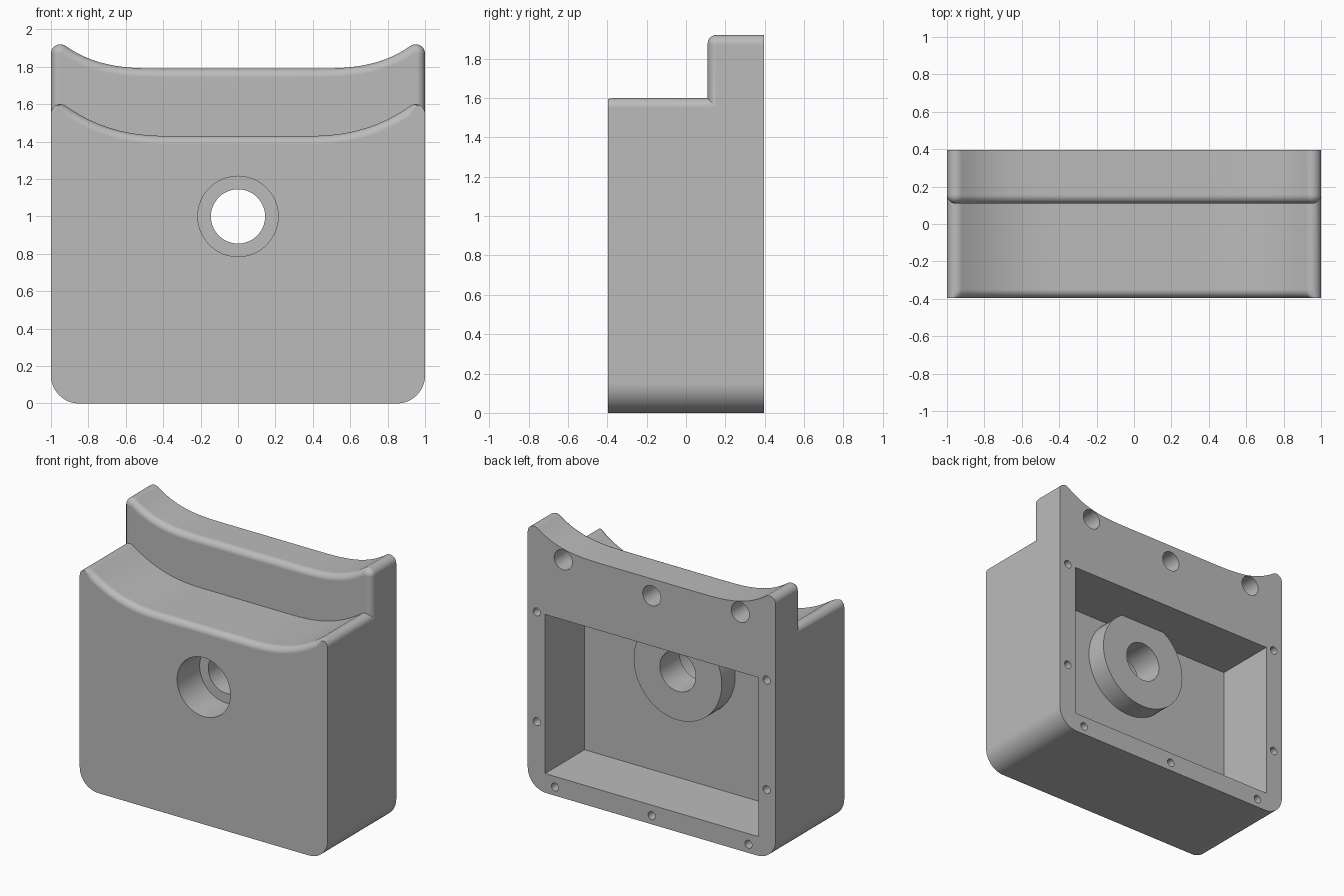
import bpy, bmesh, math
from mathutils import Vector, Matrix

cube = bpy.data.objects.get("Cube")
if cube:
    bpy.data.objects.remove(cube, do_unlink=True)

FRONT, STEP, BACK = -0.395, 0.11, 0.395
FILLET = 0.045
HOLE_Z = 1.0

grey = bpy.data.materials.new("plain grey")
grey.use_nodes = True
grey.diffuse_color = (0.5, 0.5, 0.5, 1)
grey.node_tree.nodes["Principled BSDF"].inputs["Base Color"].default_value = grey.diffuse_color


def to_object(name, bm):
    bmesh.ops.recalc_face_normals(bm, faces=bm.faces)
    mesh = bpy.data.meshes.new(name)
    bm.to_mesh(mesh)
    bm.free()
    mesh.materials.append(grey)
    obj = bpy.data.objects.new(name, mesh)
    bpy.context.collection.objects.link(obj)
    return obj


def arc(cx, cz, r, start, end, n):
    angles = [math.radians(start + (end - start) * i / n) for i in range(n + 1)]
    return [Vector((cx + r * math.cos(a), cz + r * math.sin(a))) for a in angles]


def outline(peak, mid):
    """Rounded bottom corners, straight sides, two horns and a dished top."""
    half = arc(0.85, 0.15, 0.15, -90, 0, 12) + arc(0.95, peak - 0.05, 0.05, 0, 125, 14)
    top, flat_x = half[-1].copy(), 0.35
    length, height = top.x - flat_x, top.y - mid
    power = 0.7 * length / height
    n = 18
    for i in range(1, n + 1):
        t = 1 - i / n
        half.append(Vector((flat_x + length * t, mid + height * t ** power)))
    return half + [Vector((-p.x, p.y)) for p in reversed(half)]


def inset(points, amount, weight):
    result = []
    for i, p in enumerate(points):
        along = (points[(i + 1) % len(points)] - points[i - 1]).normalized()
        result.append(p + Vector((-along.y, along.x)) * amount * weight(p))
    return result


def loft(name, points, y_front, y_back, weight):
    """Extrude an outline along y, with a rounded front edge."""
    bm = bmesh.new()
    steps = 8
    sections = []
    for i in range(steps + 1):
        a = math.pi / 2 * i / steps
        sections.append((y_front + FILLET * (1 - math.cos(a)), FILLET * (1 - math.sin(a))))
    sections.append((y_back, 0))
    rings = [[bm.verts.new((p.x, y, p.y)) for p in inset(points, d, weight)]
             for y, d in sections]
    for a, b in zip(rings, rings[1:]):
        for i in range(len(a)):
            j = (i + 1) % len(a)
            bm.faces.new((a[i], a[j], b[j], b[i]))
    bm.faces.new(rings[0])
    bm.faces.new(rings[-1])
    return to_object(name, bm)


def cylinder(name, x, z, r, y0, y1, sides=48):
    bm = bmesh.new()
    place = Matrix.Translation((x, (y0 + y1) / 2, z)) @ Matrix.Rotation(math.pi / 2, 4, 'X')
    bmesh.ops.create_cone(bm, cap_ends=True, segments=sides, radius1=r, radius2=r,
                          depth=y1 - y0, matrix=place)
    return to_object(name, bm)


def box(name, x0, x1, y0, y1, z0, z1):
    bm = bmesh.new()
    place = Matrix.Translation(((x0 + x1) / 2, (y0 + y1) / 2, (z0 + z1) / 2))
    bmesh.ops.create_cube(bm, size=1, matrix=place @ Matrix.Diagonal((x1 - x0, y1 - y0, z1 - z0, 1)))
    return to_object(name, bm)


def combine(target, tool, operation):
    tool.hide_render = True
    mod = target.modifiers.new("combine", 'BOOLEAN')
    mod.operation, mod.solver, mod.object = operation, 'EXACT', tool
    bpy.context.view_layer.objects.active = target
    bpy.ops.object.modifier_apply(modifier=mod.name)
    bpy.data.objects.remove(tool, do_unlink=True)


def ledge_weight(p):
    # The ledge fillet fades out at the horns
    return min(1, max(0, (0.97 - abs(p.x)) / 0.07)) if p.y > 1 else 0


# Front block with its ledge, and the taller back slab
body = loft("housing", outline(1.60, 1.43), FRONT, STEP + 0.09, ledge_weight)
slab = loft("back_slab", outline(1.92, 1.79), STEP, BACK, lambda p: 1)
combine(body, slab, 'UNION')

# Rear cavity with a round boss on its floor
FLOOR, BOSS_TOP = -0.06, 0.095
combine(body, box("cavity", -0.86, 0.86, FLOOR, BACK + 0.1, 0.14, 1.30), 'DIFFERENCE')
combine(body, cylinder("boss", 0, HOLE_Z, 0.355, FLOOR - 0.04, BOSS_TOP, 64), 'UNION')

# Stepped hole through the front wall and boss
combine(body, cylinder("bore", 0, HOLE_Z, 0.145, FRONT - 0.1, BOSS_TOP + 0.1), 'DIFFERENCE')
combine(body, cylinder("counterbore", 0, HOLE_Z, 0.215, FRONT - 0.1, -0.135), 'DIFFERENCE')

# Three mounting holes along the top of the back
for x, z in ((-0.714, 1.737), (0, 1.667), (0.714, 1.737)):
    combine(body, cylinder("mount_hole", x, z, 0.073, BACK - 0.2, BACK + 0.1, 32), 'DIFFERENCE')

# Small screw holes around the cavity rim
screws = [(s * 0.927, z) for s in (-1, 1) for z in (0.5, 1.3)]
screws += [(x, 0.063) for x in (-0.78, 0, 0.78)]
for x, z in screws:
    combine(body, cylinder("screw_hole", x, z, 0.029, BACK - 0.15, BACK + 0.1, 20), 'DIFFERENCE')

# Smooth curves, crisp edges
bpy.ops.object.select_all(action='DESELECT')
body.select_set(True)
bpy.context.view_layer.objects.active = body
bpy.ops.object.shade_smooth_by_angle(angle=math.radians(30))
normals = body.modifiers.new("normals", 'WEIGHTED_NORMAL')
normals.keep_sharp = True
